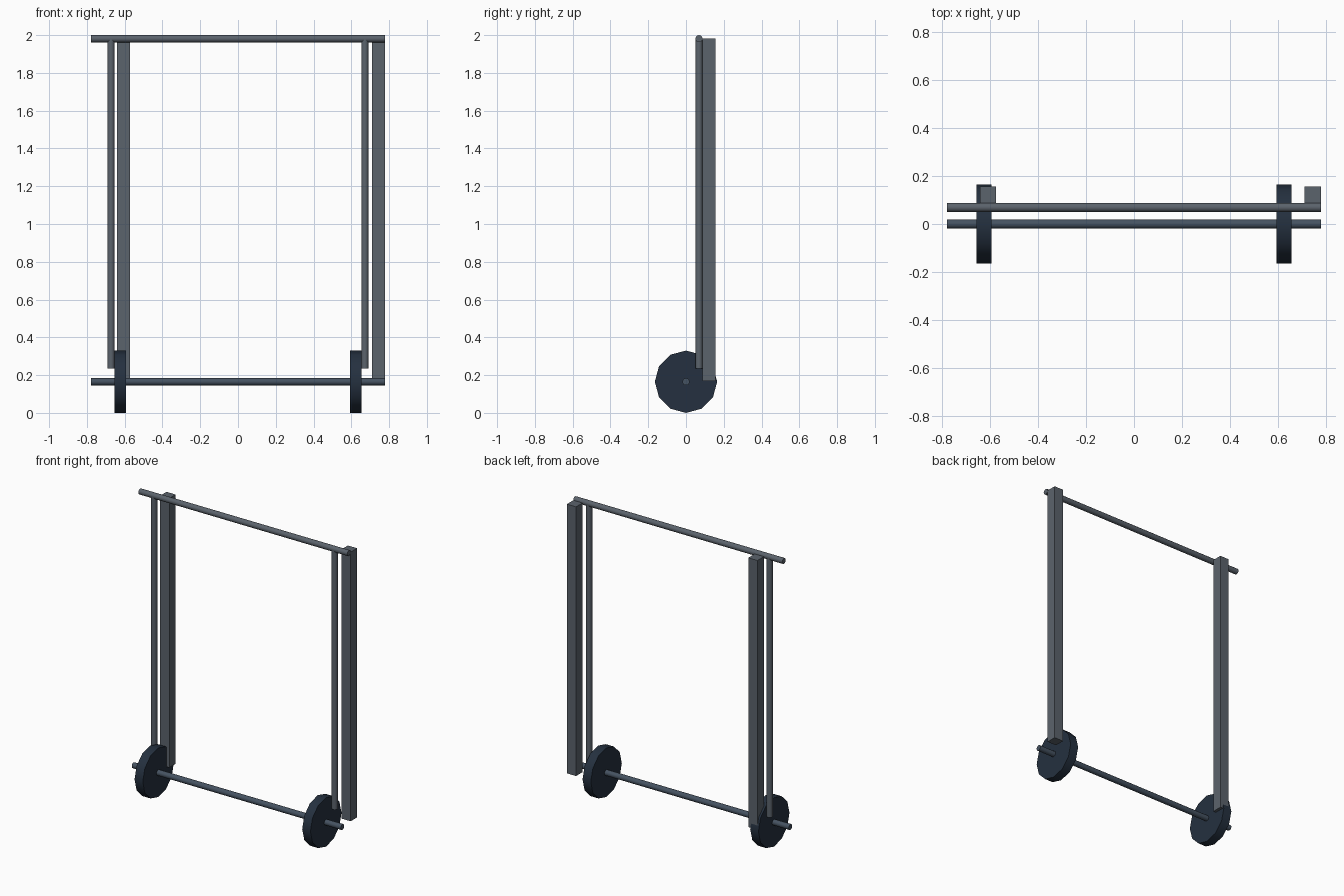
import bpy
from math import pi, radians

if "Cube" in bpy.data.objects:
    bpy.data.objects.remove(bpy.data.objects["Cube"])


def material(name, rgb):
    m = bpy.data.materials.new(name)
    m.diffuse_color = (*rgb, 1)
    m.use_nodes = True
    m.node_tree.nodes["Principled BSDF"].inputs["Base Color"].default_value = m.diffuse_color
    return m


STEEL = material("steel_grey", (0.105, 0.125, 0.15))
AXLE = material("axle_blue_grey", (0.06, 0.085, 0.12))
RUBBER = material("dark_rubber", (0.018, 0.03, 0.05))


def rod(name, centre, radius, length, mat, along_x=True):
    """Twelve-sided cylinder along x or z, smooth sides and sharp rims."""
    bpy.ops.mesh.primitive_cylinder_add(
        vertices=12, radius=radius, depth=length, location=centre,
        rotation=(0, pi / 2 if along_x else 0, 0))
    ob = bpy.context.object
    ob.name = name
    bpy.ops.object.shade_smooth_by_angle(angle=radians(40))
    ob.data.materials.append(mat)


def post(name, x0, x1, y0, y1, z0, z1, mat):
    """Square post given by its extents."""
    bpy.ops.mesh.primitive_cube_add(
        size=1, location=((x0 + x1) / 2, (y0 + y1) / 2, (z0 + z1) / 2))
    ob = bpy.context.object
    ob.name = name
    ob.scale = (x1 - x0, y1 - y0, z1 - z0)
    ob.data.materials.append(mat)


# Horizontal bars
rod("top_bar", (0, 0.069, 1.981), 0.019, 1.555, STEEL)
rod("axle", (0, 0, 0.165), 0.019, 1.555, AXLE)

# Wheels and thin uprights, mirrored left and right
for side, s in (("left", -1), ("right", 1)):
    rod(f"wheel_{side}", (s * 0.624, 0, 0.165), 0.165, 0.061, RUBBER)
    rod(f"thin_upright_{side}", (s * 0.672, 0.069, 1.108), 0.019, 1.746,
        STEEL, along_x=False)

# Square posts behind the bar, both set to the right of centre
for side, x in (("left", -0.641), ("right", 0.709)):
    post(f"square_post_{side}", x, x + 0.068, 0.088, 0.156, 0.17, 1.981, STEEL)
